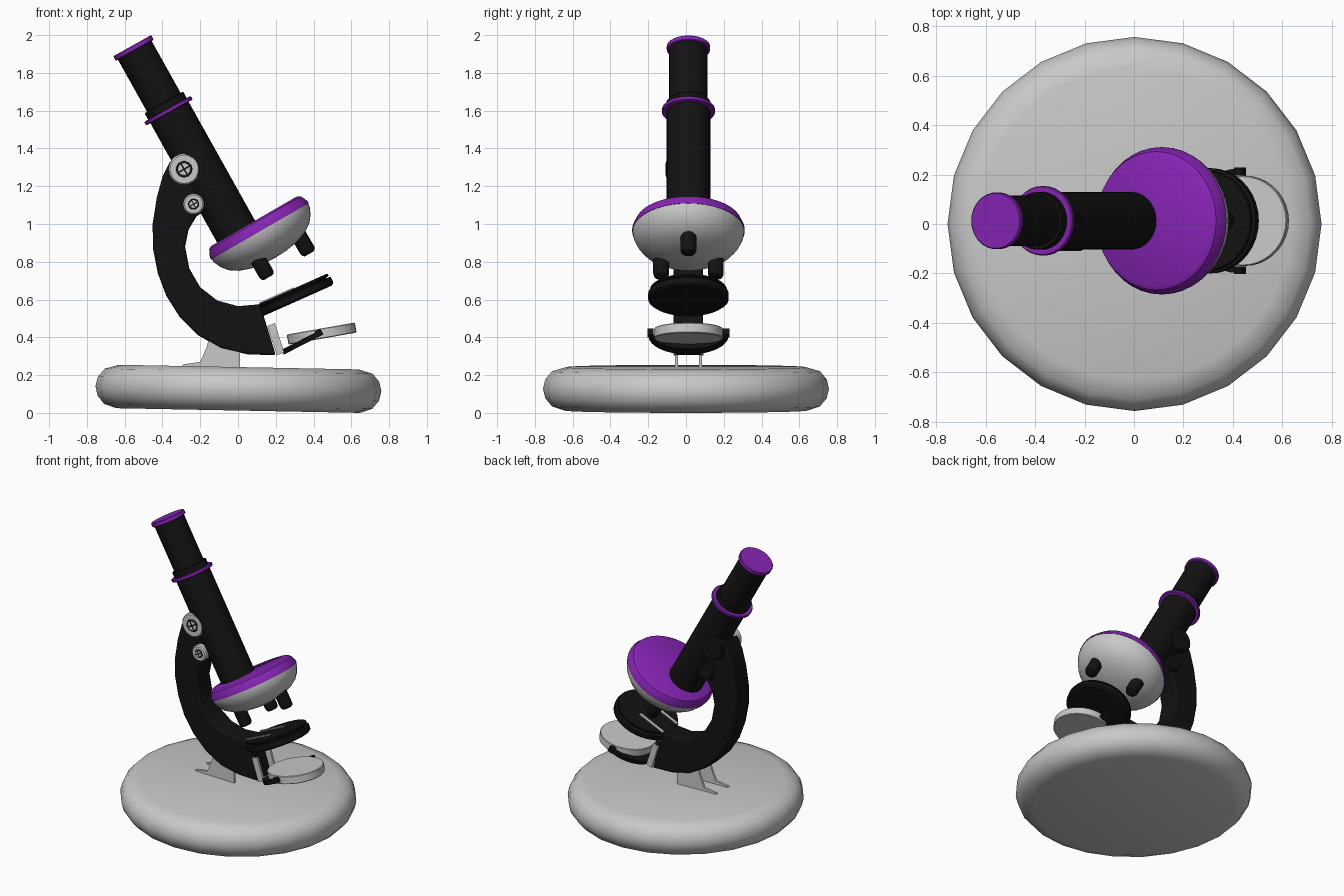
import bpy, bmesh, math
from mathutils import Matrix, Vector

if "Cube" in bpy.data.objects:
    bpy.data.objects.remove(bpy.data.objects["Cube"], do_unlink=True)

YC = 0.013  # centre plane of the instrument


def material(name, rgb):
    m = bpy.data.materials.new(name)
    m.diffuse_color = (*rgb, 1)
    m.use_nodes = True
    bsdf = m.node_tree.nodes["Principled BSDF"]
    bsdf.inputs["Base Color"].default_value = (*rgb, 1)
    bsdf.inputs["Roughness"].default_value = 0.6
    return m


GREY = material("light grey", (0.58, 0.58, 0.58))
BLACK = material("black", (0.006, 0.006, 0.006))
PURPLE = material("purple", (0.24, 0.018, 0.46))


def frame(x, z, tilt, y=YC):
    """Local z leans towards -x by tilt degrees."""
    return Matrix.Translation((x, y, z)) @ Matrix.Rotation(math.radians(-tilt), 4, 'Y')


def finish(name, bm, mat, matrix, bevel=0.0):
    bmesh.ops.recalc_face_normals(bm, faces=bm.faces)
    me = bpy.data.meshes.new(name)
    bm.to_mesh(me)
    bm.free()
    ob = bpy.data.objects.new(name, me)
    bpy.context.collection.objects.link(ob)
    ob.matrix_world = matrix
    me.materials.append(mat)
    if bevel:
        mod = ob.modifiers.new("bevel", 'BEVEL')
        mod.width, mod.segments = bevel, 2
        mod.limit_method, mod.angle_limit = 'ANGLE', math.radians(40)
    bpy.ops.object.select_all(action='DESELECT')
    ob.select_set(True)
    bpy.context.view_layer.objects.active = ob
    bpy.ops.object.shade_smooth_by_angle(angle=math.radians(35))
    return ob


def lathe(name, profile, mat, matrix, sides=32):
    """Spin (radius, height) points around local z."""
    bm = bmesh.new()
    vs = [bm.verts.new((r, 0, h)) for r, h in profile]
    es = [bm.edges.new(p) for p in zip(vs, vs[1:])]
    bmesh.ops.spin(bm, geom=vs + es, cent=(0, 0, 0), axis=(0, 0, 1),
                   angle=2 * math.pi, steps=sides)
    bmesh.ops.remove_doubles(bm, verts=bm.verts, dist=1e-5)
    return finish(name, bm, mat, matrix)


def disc(name, r, h0, h1, mat, matrix, sides=32, b=0.004):
    return lathe(name, [(0, h0), (r - b, h0), (r, h0 + b), (r, h1 - b), (r - b, h1), (0, h1)],
                 mat, matrix, sides)


def prism(name, pts, half, mat, matrix, bevel=0.0):
    """Extrude an outline in local xy by half each way along local z."""
    bm = bmesh.new()
    face = bm.faces.new([bm.verts.new((x, y, -half)) for x, y in pts])
    out = bmesh.ops.extrude_face_region(bm, geom=[face])
    bmesh.ops.translate(bm, vec=(0, 0, 2 * half),
                        verts=[g for g in out["geom"] if isinstance(g, bmesh.types.BMVert)])
    return finish(name, bm, mat, matrix, bevel)


def upright(y):
    """Outline drawn in xz at depth y."""
    return Matrix.Translation((0, y, 0)) @ Matrix.Rotation(math.pi / 2, 4, 'X')


def box(name, centre, size, mat, matrix):
    bm = bmesh.new()
    bmesh.ops.create_cube(bm, size=1)
    bmesh.ops.scale(bm, vec=size, verts=bm.verts)
    bmesh.ops.translate(bm, vec=centre, verts=bm.verts)
    return finish(name, bm, mat, matrix)


# Rounded, slightly leaning foot
lathe("base", [(0, 0), (0.645, 0), (0.71, 0.022), (0.745, 0.065), (0.757, 0.115),
               (0.745, 0.165), (0.71, 0.208), (0.635, 0.23), (0, 0.23)],
      GREY, frame(0, 0.0125, -1.1, 0), 24)

# Curved arm
outer = [(-0.36, 1.33), (-0.40, 1.25), (-0.43, 1.14), (-0.452, 1.0), (-0.45, 0.87),
         (-0.425, 0.74), (-0.38, 0.62), (-0.31, 0.51), (-0.21, 0.41), (-0.09, 0.342),
         (0.05, 0.31), (0.2, 0.305)]
inner = [(0.117, 0.575), (0.0, 0.565), (-0.11, 0.595), (-0.2, 0.665), (-0.258, 0.765),
         (-0.28, 0.88), (-0.262, 0.97), (-0.22, 1.04), (-0.16, 1.08), (-0.12, 1.10),
         (-0.27, 1.37)]
prism("arm", outer + inner, 0.078, BLACK, upright(YC), 0.012)

# Paired brackets under the arm and clips at its end
foot = [(-0.30, 0.245), (-0.29, 0.257), (-0.20, 0.27), (-0.165, 0.35), (-0.15, 0.41),
        (0.01, 0.36), (0.012, 0.225), (-0.2, 0.235)]
clip = [(0.155, 0.46), (0.195, 0.475), (0.245, 0.32), (0.205, 0.305)]
for side, s in (("right", -1), ("left", 1)):
    prism(f"{side}_bracket", foot, 0.008, GREY, upright(YC + s * 0.064))
    prism(f"{side}_arm_clip", clip, 0.008, GREY, upright(YC + s * 0.072))

# Focus knobs: grey on the front, black on the back
for label, x, z, r in (("upper", -0.285, 1.29, 0.083), ("lower", -0.235, 1.105, 0.056)):
    for side, rot, mat in (("front", math.pi / 2, GREY), ("back", -math.pi / 2, BLACK)):
        m = Matrix.Translation((x, YC, z)) @ Matrix.Rotation(rot, 4, 'X')
        disc(f"{label}_knob_{side}", r, 0.04, 0.116, mat, m, 20, 0.008)
        if side == "front":
            disc(f"{label}_knob_ring", r * 0.52, 0.114, 0.118, BLACK, m, 24, 0.001)
            disc(f"{label}_knob_centre", r * 0.40, 0.116, 0.120, GREY, m, 24, 0.001)
            for i in range(2):
                turn = m @ Matrix.Rotation(math.radians(30 + 90 * i), 4, 'Z')
                box(f"{label}_knob_slot_{i + 1}", (0, 0, 0.1195),
                    (r * 0.85, r * 0.1, 0.004), BLACK, turn)

# Eyepiece tube
tube = frame(-0.368, 1.60, 29.2)
disc("main_tube", 0.116, -0.74, 0.0, BLACK, tube)
disc("tube_ring", 0.141, -0.011, 0.011, PURPLE, tube)
disc("tube_collar", 0.117, 0.0, 0.05, BLACK, tube)
disc("upper_tube", 0.102, 0.03, 0.38, BLACK, tube)
disc("eyepiece_cap", 0.115, 0.366, 0.394, PURPLE, tube)

# Turret: purple lid above a pale dome, with three lenses
turret = frame(0.085, 1.015, 30)
lathe("turret_lid", [(0, 0), (0.262, 0), (0.28, -0.01), (0.298, -0.048), (0.298, -0.062),
                     (0, -0.062)], PURPLE, turret, 40)
lathe("turret_dome", [(0, -0.058), (0.296, -0.058), (0.292, -0.085), (0.276, -0.12),
                      (0.247, -0.157), (0.20, -0.188), (0.14, -0.209), (0.07, -0.221),
                      (0, -0.224)], GREY, turret, 40)
for i in range(3):
    m = turret @ Matrix.Rotation(i * math.tau / 3, 4, 'Z') @ Matrix.Translation((0.167, 0, 0))
    lathe(f"lens_{i + 1}", [(0, -0.15), (0.042, -0.15), (0.042, -0.275), (0.036, -0.29),
                            (0.026, -0.296), (0, -0.296)], BLACK, m, 20)

# Stage with a groove, and two thin holders on top
stage = frame(0.315, 0.593, 24)
lathe("stage", [(0, 0), (0.2, 0), (0.213, 0.01), (0.213, 0.042), (0.207, 0.046),
                (0.19, 0.046), (0.19, 0.052), (0.2, 0.052), (0.204, 0.056),
                (0.204, 0.064), (0.2, 0.068), (0, 0.068)], BLACK, stage, 36)
for side, s in (("right", -1), ("left", 1)):
    box(f"{side}_slide_holder", (-0.09, s * 0.078, 0.071), (0.2, 0.022, 0.006), GREY, stage)

# Mirror disc in a half-ring yoke
disc("mirror", 0.183, -0.027, 0.027, GREY, frame(0.443, 0.42, 10), 36)
yoke = frame(0.43, 0.42, 27)
arc = [math.radians(90 + 180 * i / 16) for i in range(17)]
ring = [(0.218 * math.cos(a), 0.212 * math.sin(a)) for a in arc]
ring += [(0.15 * math.cos(a), 0.192 * math.sin(a)) for a in reversed(arc)]
prism("mirror_yoke", ring, 0.014, BLACK, yoke)
for side, s in (("right", -1), ("left", 1)):
    box(f"{side}_yoke_tab", (0, s * 0.2, 0.003), (0.035, 0.032, 0.036), BLACK, yoke)
